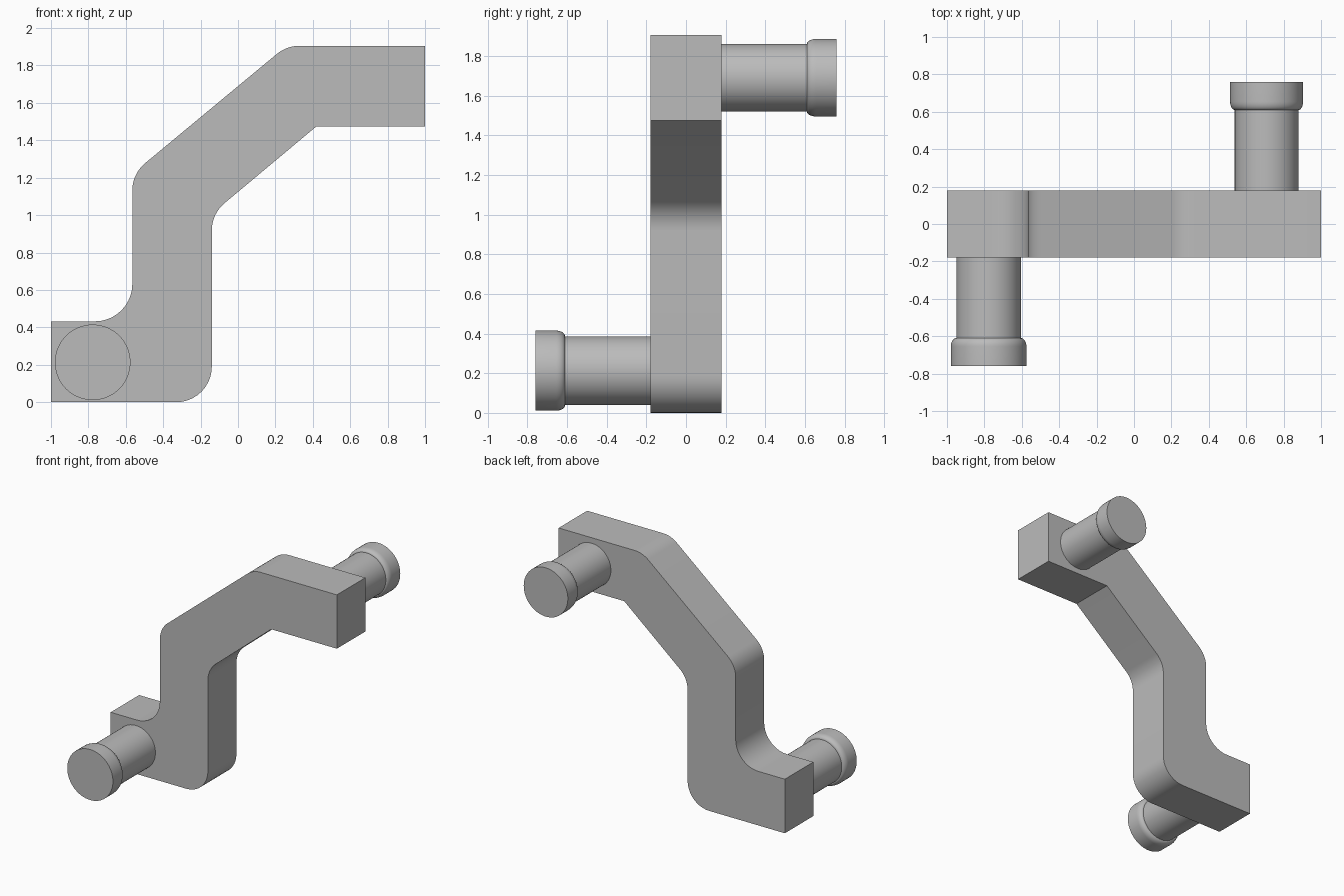
import bpy, bmesh, math
from mathutils import Vector

cube = bpy.data.objects.get("Cube")
if cube:
    bpy.data.objects.remove(cube, do_unlink=True)

grey = bpy.data.materials.new("plain grey")
grey.use_nodes = True
COLOUR = (0.5, 0.5, 0.5, 1)
grey.diffuse_color = COLOUR
grey.node_tree.nodes["Principled BSDF"].inputs["Base Color"].default_value = COLOUR


def finish(bm, name):
    bmesh.ops.recalc_face_normals(bm, faces=bm.faces[:])
    mesh = bpy.data.meshes.new(name)
    bm.to_mesh(mesh)
    bm.free()
    mesh.materials.append(grey)
    obj = bpy.data.objects.new(name, mesh)
    bpy.context.collection.objects.link(obj)
    bpy.ops.object.select_all(action='DESELECT')
    obj.select_set(True)
    bpy.context.view_layer.objects.active = obj
    bpy.ops.object.shade_smooth_by_angle(angle=math.radians(25))
    return obj


def rounded(corners, steps=10):
    """Outline with each corner (x, z, radius) replaced by an arc."""
    points = []
    for i, (x, z, r) in enumerate(corners):
        p = Vector((x, z))
        if r == 0:
            points.append(p)
            continue
        a = (Vector(corners[i - 1][:2]) - p).normalized()
        b = (Vector(corners[(i + 1) % len(corners)][:2]) - p).normalized()
        half = a.angle(b) / 2
        centre = p + (a + b).normalized() * r / math.sin(half)
        start = p + a * r / math.tan(half) - centre
        end = p + b * r / math.tan(half) - centre
        sweep = start.angle(end)
        for k in range(steps + 1):
            t = k / steps
            points.append(centre + (start * math.sin((1 - t) * sweep)
                                    + end * math.sin(t * sweep)) / math.sin(sweep))
    return points


# Cranked arm: rounded side outline extruded through its depth
R = 0.19
outline = rounded([(-1, 0, 0), (-0.14, 0, R), (-0.14, 1.007, R), (0.42, 1.475, 0),
                   (1, 1.475, 0), (1, 1.905, 0), (0.26, 1.905, R),
                   (-0.565, 1.221, R), (-0.565, 0.432, 0.2), (-1, 0.432, 0)])
bm = bmesh.new()
face = bm.faces.new([bm.verts.new((p.x, -0.18, p.y)) for p in outline])
new = bmesh.ops.extrude_face_region(bm, geom=[face])["geom"]
bmesh.ops.translate(bm, vec=(0, 0.36, 0),
                    verts=[v for v in new if isinstance(v, bmesh.types.BMVert)])
finish(bm, "cranked_arm")


# Pins: lathed shaft with a wider, round-shouldered head
def pin(name, x, z, side, shaft, head, segments=64):
    shoulder = [(shaft + (head - shaft) * math.sin(t), 0.655 - 0.045 * math.cos(t))
                for t in (k * math.pi / 16 for k in range(9))]
    profile = [(shaft, 0.18)] + shoulder + [(head, 0.758)]
    bm = bmesh.new()
    rings = [[bm.verts.new((x + r * math.cos(a), side * y, z + r * math.sin(a)))
              for a in (2 * math.pi * k / segments for k in range(segments))]
             for r, y in profile]
    for low, high in zip(rings, rings[1:]):
        for k in range(segments):
            n = (k + 1) % segments
            bm.faces.new((low[k], low[n], high[n], high[k]))
    bm.faces.new(rings[0])
    bm.faces.new(rings[-1])
    finish(bm, name)


pin("front_pin", -0.777, 0.213, -1, 0.173, 0.202)
pin("back_pin", 0.709, 1.69, 1, 0.171, 0.195)
